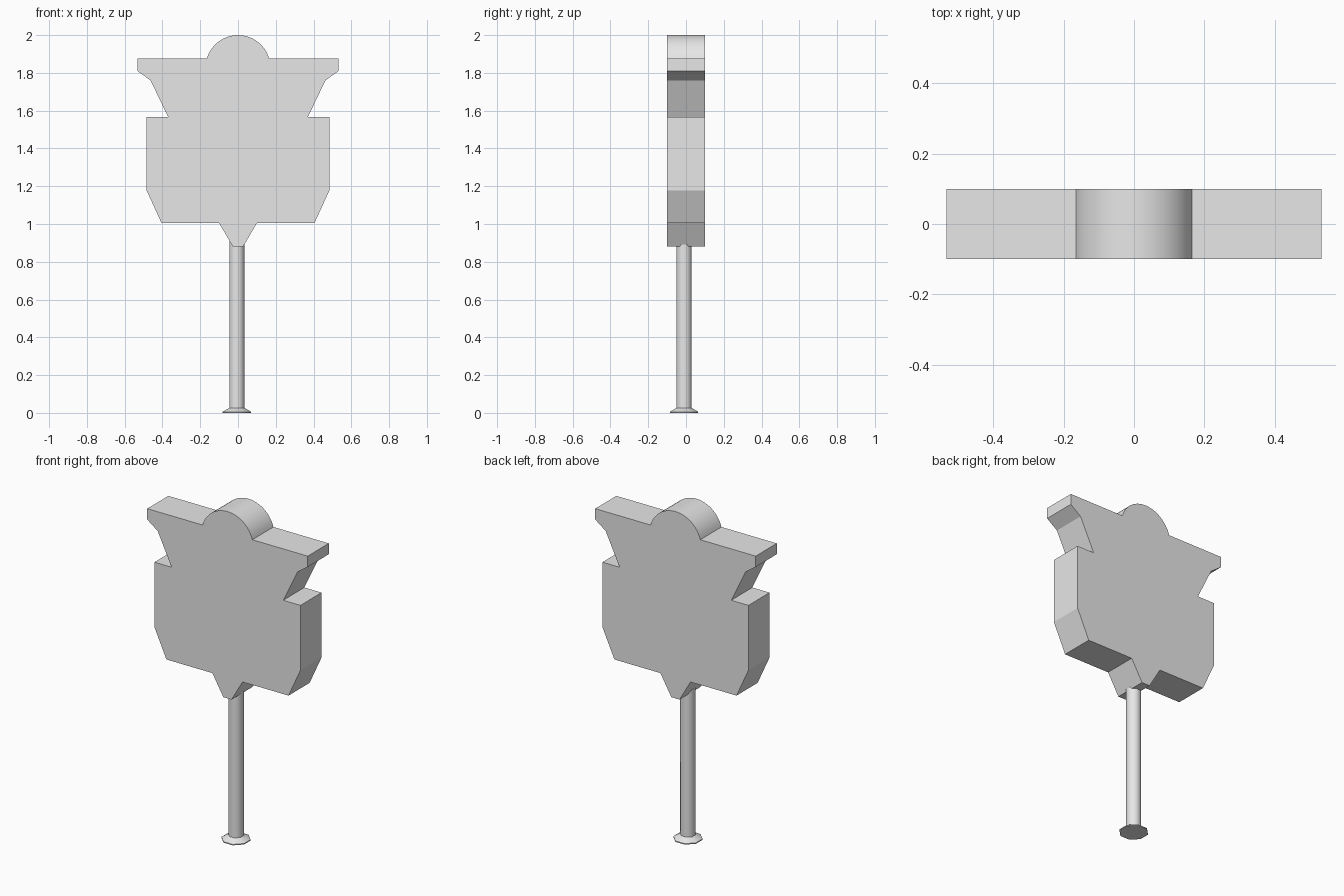
import bpy, bmesh, math

if "Cube" in bpy.data.objects:
    bpy.data.objects.remove(bpy.data.objects["Cube"])

grey = bpy.data.materials.new("light grey")
grey.diffuse_color = (0.8, 0.8, 0.8, 1)
grey.use_nodes = True
grey.node_tree.nodes["Principled BSDF"].inputs["Base Color"].default_value = grey.diffuse_color


def finish(name, bm, angle):
    bmesh.ops.recalc_face_normals(bm, faces=bm.faces[:])
    mesh = bpy.data.meshes.new(name)
    bm.to_mesh(mesh)
    bm.free()
    mesh.materials.append(grey)
    ob = bpy.data.objects.new(name, mesh)
    bpy.context.collection.objects.link(ob)
    bpy.ops.object.select_all(action='DESELECT')
    ob.select_set(True)
    bpy.context.view_layer.objects.active = ob
    bpy.ops.object.shade_smooth_by_angle(angle=math.radians(angle))
    return ob


# Sign board: mirrored half outline with a domed crest, extruded in depth
half = [(0.027, 0.88), (0.10, 1.005), (0.405, 1.005), (0.484, 1.178),
        (0.484, 1.567), (0.37, 1.567), (0.463, 1.76), (0.532, 1.81), (0.532, 1.875)]
w, h = 0.165, 0.125
r = (w * w + h * h) / (2 * h)
a = math.asin(w / r)
crest = [(r * math.sin(a - 2 * a * i / 24), 2 - r + r * math.cos(a - 2 * a * i / 24))
         for i in range(25)]
outline = half + crest + [(-x, z) for x, z in reversed(half)]
bm = bmesh.new()
face = bm.faces.new([bm.verts.new((x, -0.1, z)) for x, z in outline])
ext = bmesh.ops.extrude_face_region(bm, geom=[face])
bmesh.ops.translate(bm, vec=(0, 0.2, 0),
                    verts=[v for v in ext["geom"] if isinstance(v, bmesh.types.BMVert)])
finish("sign_board", bm, 20)


# Post with flared foot: stacked rings
def lathe(name, rings, sides, angle):
    bm = bmesh.new()
    loops = []
    for rad, z in rings:
        loops.append([bm.verts.new((-0.006 + rad * math.cos((i + 0.5) * math.tau / sides),
                                    -0.01 + rad * math.sin((i + 0.5) * math.tau / sides), z))
                      for i in range(sides)])
    for lo, hi in zip(loops, loops[1:]):
        for i in range(sides):
            j = (i + 1) % sides
            bm.faces.new((lo[i], lo[j], hi[j], hi[i]))
    bm.faces.new(loops[0][::-1])
    bm.faces.new(loops[-1])
    return finish(name, bm, angle)


lathe("post", [(0.081, 0), (0.081, 0.006), (0.043, 0.027), (0.043, 0.91)], 8, 50)
